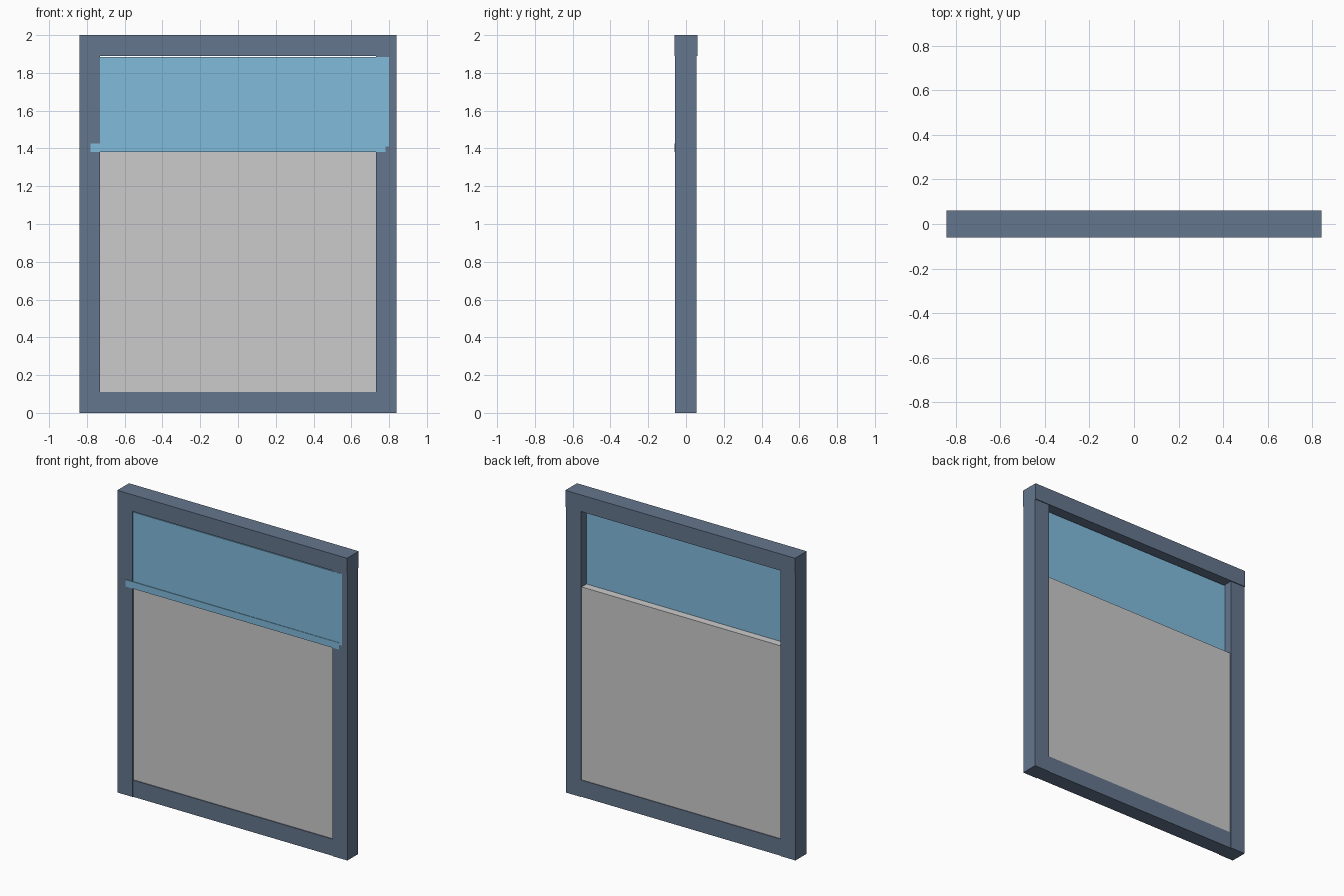
import bpy, bmesh, math

if "Cube" in bpy.data.objects:
    bpy.data.objects.remove(bpy.data.objects["Cube"])


def material(name, rgb):
    m = bpy.data.materials.new(name)
    m.diffuse_color = (*rgb, 1)
    m.use_nodes = True
    m.node_tree.nodes["Principled BSDF"].inputs["Base Color"].default_value = m.diffuse_color
    return m


def box(name, x, y, z, mat=None):
    """Box between (min, max) pairs on each axis."""
    me = bpy.data.meshes.new(name)
    bm = bmesh.new()
    bmesh.ops.create_cube(bm, size=1)
    for v in bm.verts:
        for i, (a, b) in enumerate((x, y, z)):
            v.co[i] = (b - a) * v.co[i]
    bm.to_mesh(me)
    bm.free()
    ob = bpy.data.objects.new(name, me)
    ob.location = [(a + b) / 2 for a, b in (x, y, z)]
    bpy.context.collection.objects.link(ob)
    if mat:
        me.materials.append(mat)
    return ob


slate = material("slate_frame", (0.13, 0.18, 0.27))
blue = material("blue_glass", (0.22, 0.50, 0.72))

W, IN = 0.84, 0.73   # outer and inner half widths

# Frame: stiles at both sides, sill between them, header across the top
for side, x in (("left", (-W, -IN)), ("right", (IN, W))):
    box(side + "_stile", x, (-0.057, 0.056), (0, 1.89), slate)
box("sill", (-IN, IN), (-0.053, 0.052), (0, 0.11), slate)
box("header", (-W, W), (-0.061, 0.061), (1.89, 2.0), slate)

# Lower solid panel
box("lower_panel", (-IN, IN), (-0.047, 0.047), (0.11, 1.385))

# Upper pane, slightly turned so its right edge laps over the stile
pane = box("upper_pane", (-0.80, 0.80), (-0.057, -0.002), (1.41, 1.884), blue)
pane.rotation_euler.z = -math.radians(0.08)

# Rail along the bottom of the pane
box("pane_rail", (-0.78, 0.78), (-0.061, -0.004), (1.38, 1.425), blue)
